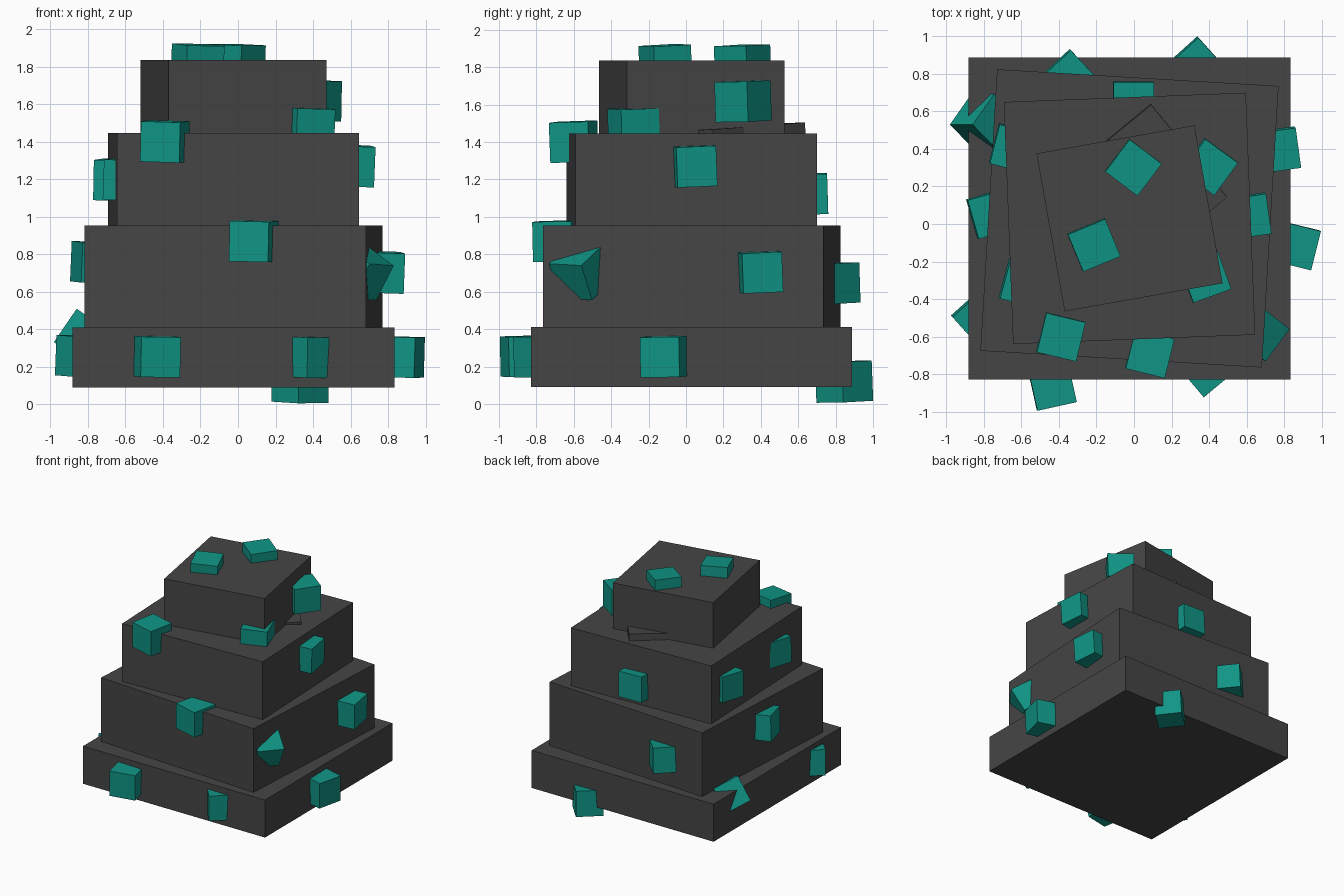
import bpy, bmesh, math, random
from mathutils import Matrix, Vector, Euler

if "Cube" in bpy.data.objects:
    bpy.data.objects.remove(bpy.data.objects["Cube"])

random.seed(4)


def material(name, rgb):
    m = bpy.data.materials.new(name)
    m.diffuse_color = (*rgb, 1)
    m.use_nodes = True
    m.node_tree.nodes["Principled BSDF"].inputs["Base Color"].default_value = m.diffuse_color
    return m


grey = material("dark grey", (0.06, 0.06, 0.06))
teal = material("teal", (0.005, 0.30, 0.235))


def box(name, centre, size, rot, mat):
    """Box of the given size, turned by a 3x3 matrix and placed at centre."""
    bm = bmesh.new()
    bmesh.ops.create_cube(bm, size=1)
    bmesh.ops.scale(bm, vec=size, verts=bm.verts)
    me = bpy.data.meshes.new(name)
    bm.to_mesh(me)
    bm.free()
    me.materials.append(mat)
    ob = bpy.data.objects.new(name, me)
    ob.matrix_world = Matrix.Translation(centre) @ rot.to_4x4()
    bpy.context.collection.objects.link(ob)
    return ob


def turn(deg, tilt_x=0, tilt_y=0):
    tilt = Euler((math.radians(tilt_x), math.radians(tilt_y), 0)).to_matrix()
    return tilt @ Matrix.Rotation(math.radians(deg), 3, 'Z')


# Stacked tiers: name, side, z bottom, z top, turn
for name, side, z0, z1, deg in [
    ("base_tier", 1.717, 0.09, 0.41, 0),
    ("second_tier", 1.503, 0.41, 0.953, -3.4),
    ("third_tier", 1.291, 0.953, 1.447, 2.2),
    ("top_tier", 0.855, 1.447, 1.836, 10.1),
]:
    box(name, (-0.024, 0.03, (z0 + z1) / 2), (side, side, z1 - z0), turn(deg), grey)

# Tilted inner block whose corners show at the foot of the top tier
box("inner_block", (0.04, 0.205, 1.16), (0.64, 0.64, 0.64), turn(-50.5, 3.4, 1.2), grey)

# Teal cubes set into the tiers: part name, x, y, z, turn
S = 0.215
cubes = [
    ("base_front_left", -0.435, -0.865, 0.255, 12.5),
    ("base_front_right", 0.383, -0.77, 0.253, 40),
    ("base_right", 0.863, -0.115, 0.253, -14),
    ("base_left", -0.82, -0.5, 0.257, 42),
    ("base_back", 0.332, 0.845, 0.119, 42),
    ("second_back", -0.345, 0.778, 0.645, 43),
    ("second_front", 0.084, -0.69, 0.87, -14),
    ("second_left", -0.758, 0.055, 0.757, 16),
    ("second_right", 0.766, 0.395, 0.705, 8),
    ("third_front_left", -0.39, -0.60, 1.402, -13.5),
    ("third_front_right", 0.378, -0.28, 1.472, 20),
    ("third_right", 0.608, 0.043, 1.272, 8),
    ("third_left_back", -0.64, 0.404, 1.197, -14),
    ("third_left_front", -0.586, -0.318, 1.197, -15),
    ("third_back", -0.003, 0.65, 1.122, 0),
    ("top_side", 0.402, 0.305, 1.618, -36),
    ("roof_front", -0.216, -0.11, 1.81, 22.5),
    ("roof_back", -0.005, 0.303, 1.81, -37),
]
for name, x, y, z, deg in cubes:
    rot = turn(deg, random.uniform(1, 2.5), random.uniform(1, 2.5))
    box(name + "_cube", (x, y, z), (S, S, S), rot, teal)


def corner_cube(name, tip, a, b):
    """Cube given by one corner and the directions of two edges from it."""
    a = Vector(a).normalized()
    b = Vector(b)
    b = (b - a * b.dot(a)).normalized()
    c = a.cross(b)
    centre = Vector(tip) + (a + b + c) * S / 2
    box(name, centre, (S, S, S), Matrix((a, b, c)).transposed(), teal)


# Two cubes that stick out corner first
corner_cube("tumbled_right_cube", (0.83, -0.56, 0.74), (-0.13, -0.175, 0.01), (-0.11, 0.11, 0.09))
corner_cube("tumbled_left_cube", (-0.86, 0.53, 0.51), (-0.13, 0, -0.19), (0.11, 0.16, -0.08))
